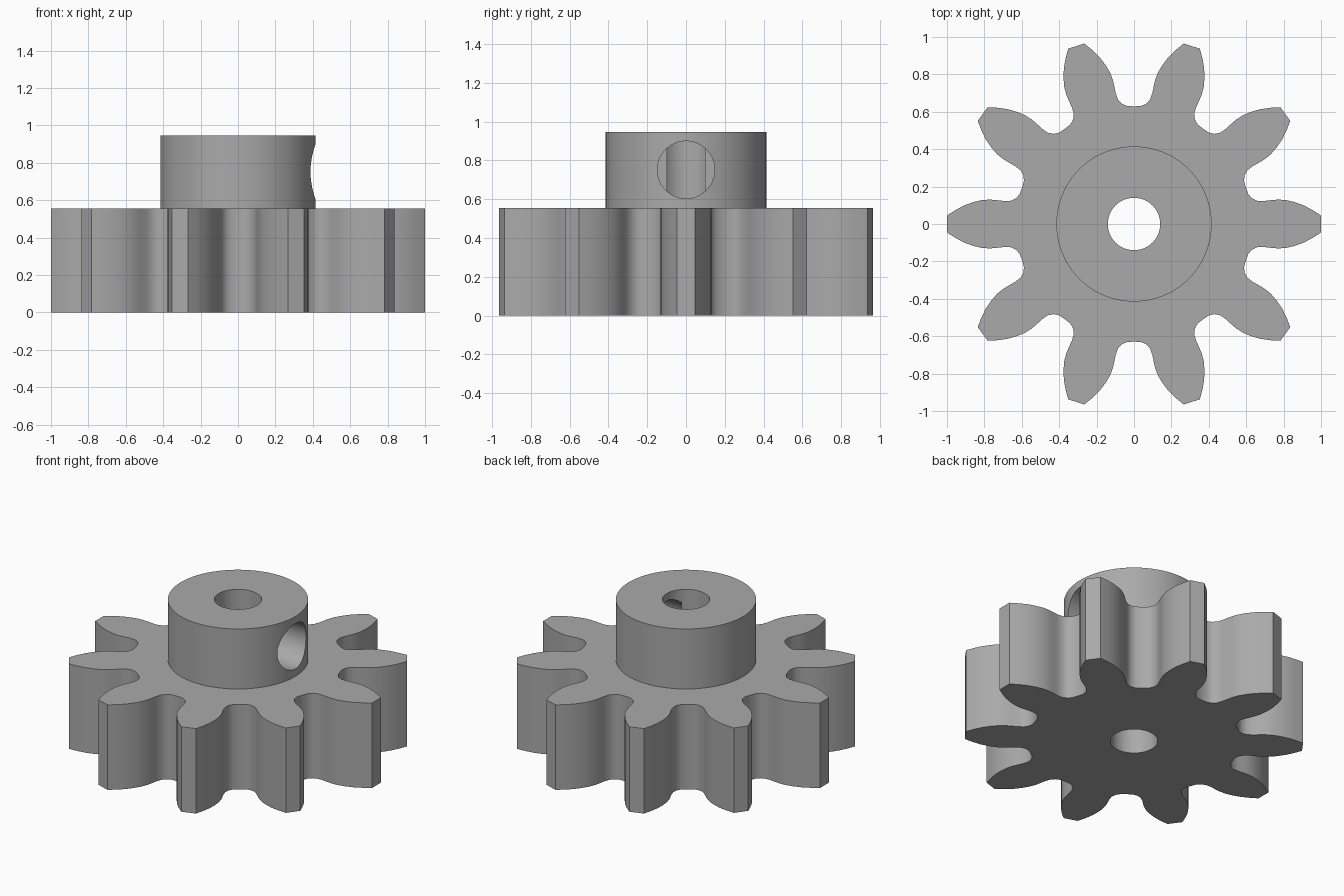
import bpy, bmesh, math
from mathutils import Matrix, Vector

if "Cube" in bpy.data.objects:
    bpy.data.objects.remove(bpy.data.objects["Cube"])

TEETH = 10
GEAR_TOP, HUB_TOP = 0.555, 0.947
HUB_R, BORE_R, SCREW_R = 0.415, 0.14, 0.148

steel = bpy.data.materials.new("grey metal")
steel.diffuse_color = (0.4, 0.4, 0.4, 1)
steel.use_nodes = True
steel.node_tree.nodes["Principled BSDF"].inputs["Base Color"].default_value = steel.diffuse_color


def prism(name, outline, z0, z1):
    """Closed outline extruded from z0 to z1."""
    bm = bmesh.new()
    base = bm.faces.new([bm.verts.new((x, y, z0)) for x, y in outline])
    ext = bmesh.ops.extrude_face_region(bm, geom=[base])
    top = [v for v in ext["geom"] if isinstance(v, bmesh.types.BMVert)]
    bmesh.ops.translate(bm, verts=top, vec=(0, 0, z1 - z0))
    bmesh.ops.recalc_face_normals(bm, faces=bm.faces)
    mesh = bpy.data.meshes.new(name)
    bm.to_mesh(mesh)
    bm.free()
    mesh.materials.append(steel)
    obj = bpy.data.objects.new(name, mesh)
    bpy.context.collection.objects.link(obj)
    return obj


def circle(r, n=96):
    return [(r * math.cos(2 * math.pi * i / n), r * math.sin(2 * math.pi * i / n)) for i in range(n)]


def cut(obj, cutter):
    mod = obj.modifiers.new("cut", "BOOLEAN")
    mod.operation, mod.solver, mod.object = "DIFFERENCE", "EXACT", cutter
    bpy.context.view_layer.objects.active = obj
    bpy.ops.object.modifier_apply(modifier=mod.name)


# Half of one tooth gap (across, outwards), from gap bottom to tooth tip
half = [(0.038, 0.631), (0.065, 0.643), (0.086, 0.666), (0.098, 0.70),
        (0.105, 0.735), (0.113, 0.77), (0.128, 0.81), (0.152, 0.85),
        (0.185, 0.893), (0.223, 0.93), (0.266, 0.965)]
gap = [(-a, r) for a, r in reversed(half)] + [(0, 0.629)] + half

# Toothed wheel: the gap repeated around the axis
outline = []
for i in range(TEETH):
    turn = Matrix.Rotation(-2 * math.pi * i / TEETH, 2)
    outline += [tuple(turn @ Vector(p)) for p in gap]
gear = prism("toothed_wheel", outline, 0, GEAR_TOP)

# Hub on top of the wheel
hub = prism("hub", circle(HUB_R), GEAR_TOP, HUB_TOP)

# Shaft bore through both parts
bore = prism("bore_cutter", circle(BORE_R, 64), -0.2, 1.2)
# Side screw hole, from the bore outwards on +x
screw = prism("screw_hole_cutter", circle(SCREW_R, 64), 0.1, 0.7)
screw.matrix_world = Matrix.Translation((0, 0, 0.752)) @ Matrix.Rotation(math.pi / 2, 4, "Y")
bpy.context.view_layer.update()

cut(gear, bore)
cut(hub, bore)
cut(hub, screw)
for helper in (bore, screw):
    bpy.data.objects.remove(helper, do_unlink=True)

# Smooth curved walls, sharp rims
bpy.ops.object.select_all(action="DESELECT")
for obj in (gear, hub):
    obj.select_set(True)
bpy.context.view_layer.objects.active = gear
bpy.ops.object.shade_smooth_by_angle(angle=math.radians(30))
